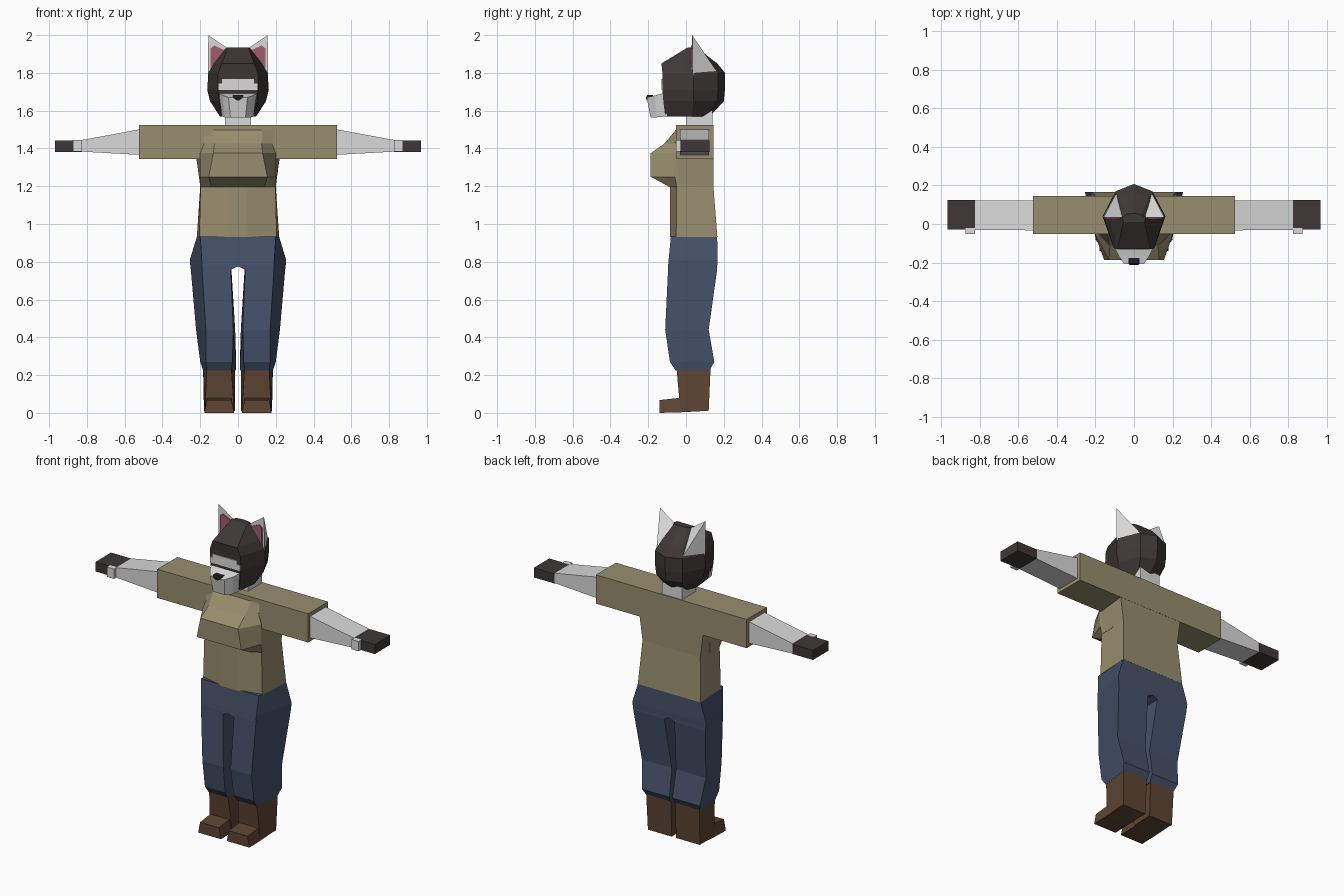
import bpy, bmesh

if "Cube" in bpy.data.objects:
    bpy.data.objects.remove(bpy.data.objects["Cube"])


def material(name, r, g, b):
    m = bpy.data.materials.new(name)
    lin = [((c / 255 + 0.055) / 1.055) ** 2.4 for c in (r, g, b)]
    m.diffuse_color = (*lin, 1)
    m.use_nodes = True
    m.node_tree.nodes["Principled BSDF"].inputs["Base Color"].default_value = m.diffuse_color
    return m


SHIRT = material("olive shirt", 152, 142, 110)
PANTS = material("blue denim", 70, 82, 106)
BOOT = material("brown leather", 94, 69, 51)
WHITE = material("pale fur", 218, 218, 218)
DARK = material("dark fur", 63, 55, 55)
PINK = material("inner ear pink", 160, 92, 112)
BLACK = material("nose black", 35, 30, 32)


def finish(name, bm, mat, mirror=False):
    bmesh.ops.recalc_face_normals(bm, faces=bm.faces)
    me = bpy.data.meshes.new(name)
    bm.to_mesh(me)
    bm.free()
    me.materials.append(mat)
    ob = bpy.data.objects.new(name, me)
    bpy.context.collection.objects.link(ob)
    if mirror:
        ob.modifiers.new("mirror", 'MIRROR')
    return ob


def loft(name, rings, mat, mirror=False):
    """Skin a list of equal-length point rings and cap both ends."""
    bm = bmesh.new()
    vs = [[bm.verts.new(p) for p in r] for r in rings]
    n = len(rings[0])
    for a, b in zip(vs, vs[1:]):
        for i in range(n):
            j = (i + 1) % n
            bm.faces.new((a[i], a[j], b[j], b[i]))
    bm.faces.new(vs[0])
    bm.faces.new(vs[-1])
    return finish(name, bm, mat, mirror)


def box(name, x, y, z, mat, mirror=False):
    rings = [[(x[0], y[0], h), (x[1], y[0], h), (x[1], y[1], h), (x[0], y[1], h)] for h in z]
    return loft(name, rings, mat, mirror)


def both(half, z):
    """Close a right-hand half outline (front to back) into a full ring."""
    left = [(-x, y, z) for x, y in reversed(half) if x > 0]
    return [(x, y, z) for x, y in half] + left


def trapezoid(z, fi, fo, yf, bi, bo, yb):
    return [(fi, yf, z), (fo, yf, z), (bo, yb, z), (bi, yb, z)]


# Boots: shaft and toe
loft("boot_shaft", [trapezoid(0.01, .02, .175, -.03, .015, .18, .12),
                    trapezoid(0.235, .035, .165, -.05, .015, .185, .13)], BOOT, True)
loft("boot_toe", [[(.02, y, zb), (.178, y, zb), (.165, y, zt), (.035, y, zt)]
                  for y, zb, zt in ((-.14, 0, .068), (-.03, .003, .08), (.1, .01, .08))], BOOT, True)

# Trousers, joined at the crotch
loft("trouser_leg", [trapezoid(*r) for r in (
    (.225, .035, .165, -.055, .012, .185, .125),
    (.27, .03, .17, -.085, .01, .2, .15),
    (.44, .025, .17, -.11, .015, .222, .12),
    (.76, .038, .19, -.095, .035, .25, .165),
    (.775, 0, .19, -.095, 0, .252, .165),
    (.81, 0, .192, -.092, 0, .255, .167),
    (.935, 0, .2, -.08, 0, .217, .165))], PANTS, True)

# Shirt: waist, shoulder block with sleeves, chest
loft("shirt_body", [both(h, z) for z, h in (
    (.93, [(.05, -.085), (.205, -.052), (.218, .166)]),
    (1.2, [(.05, -.085), (.198, -.05), (.2, .145)]),
    (1.36, [(.05, -.085), (.2, -.05), (.222, .145)]))], SHIRT)
box("shirt_shoulders_and_sleeves", (-.523, .523), (-.053, .146), (1.345, 1.525), SHIRT)
loft("shirt_chest", [both(h + [(h[1][0], .05)], z) for z, h in (
    (1.195, [(.14, -.085), (.2, -.048)]),
    (1.25, [(.155, -.187), (.2, -.06)]),
    (1.375, [(.13, -.187), (.2, -.06)]),
    (1.425, [(.125, -.115), (.18, -.055)]),
    (1.5, [(.13, -.052), (.19, -.05)]))], SHIRT)

# Forearms, hands and thumbs
loft("forearm", [[(x, yf, zb), (x, yb, zb), (x, yb, zt), (x, yf, zt)]
                 for x, yf, yb, zb, zt in ((.5, -.033, .122, 1.365, 1.505),
                                           (.825, -.03, .122, 1.383, 1.445))], WHITE, True)
box("hand", (.825, .968), (-.028, .125), (1.382, 1.442), DARK, True)
box("thumb", (.825, .873), (-.052, -.02), (1.383, 1.444), WHITE, True)

# Neck and head
box("neck", (-.07, .07), (0, .14), (1.51, 1.6), WHITE)
loft("head", [both(h, z) for z, h in (
    (1.568, [(.08, -.11), (.095, .03), (.06, .11), (0, .125)]),
    (1.65, [(.1, -.12), (.148, .04), (.09, .165), (0, .2)]),
    (1.71, [(.105, -.125), (.163, .04), (.095, .17), (0, .206)]),
    (1.8, [(.105, -.125), (.157, .04), (.095, .17), (0, .207)]),
    (1.85, [(.085, -.13), (.13, .04), (.075, .135), (0, .165)]),
    (1.935, [(.055, .01), (.06, .03), (.04, .05), (0, .055)]))], DARK)

# Pale face mask with an uneven upper edge
box("face_mask", (-.104, .104), (-.1305, -.123), (1.71, 1.745), WHITE)
box("face_mask_brow", (-.085, .085), (-.131, -.123), (1.745, 1.768), WHITE)

# Muzzle and nose
loft("muzzle", [[(-b, yb, zb), (b, yb, zb), (t, yt, zt), (-t, yt, zt)]
                for b, yb, zb, t, yt, zt in ((.085, -.1, 1.57, .11, -.1, 1.698),
                                             (.07, -.155, 1.565, .08, -.165, 1.68),
                                             (.04, -.188, 1.565, .05, -.208, 1.67))], WHITE)
loft("nose", [[(-w, y, z), (w, y, z), (w, -.175, z), (-w, -.175, z)]
              for z, w, y in ((1.655, .008, -.209), (1.668, .024, -.212), (1.682, .028, -.205))], BLACK)

# Ears: pointed wedge with a pink inner plate
bm = bmesh.new()
tip, outer, inner, back = [bm.verts.new(p) for p in (
    (.157, .033, 2.0), (.16, .035, 1.785), (.055, .033, 1.93), (.085, .175, 1.79))]
for f in ((tip, outer, inner), (tip, back, outer), (tip, inner, back), (outer, back, inner)):
    bm.faces.new(f)
finish("ear", bm, WHITE, True)
loft("inner_ear", [[(x, y, z) for x, z in ((.145, 1.8), (.145, 1.93), (.125, 1.945), (.07, 1.92))]
                   for y in (.027, .034)], PINK, True)
